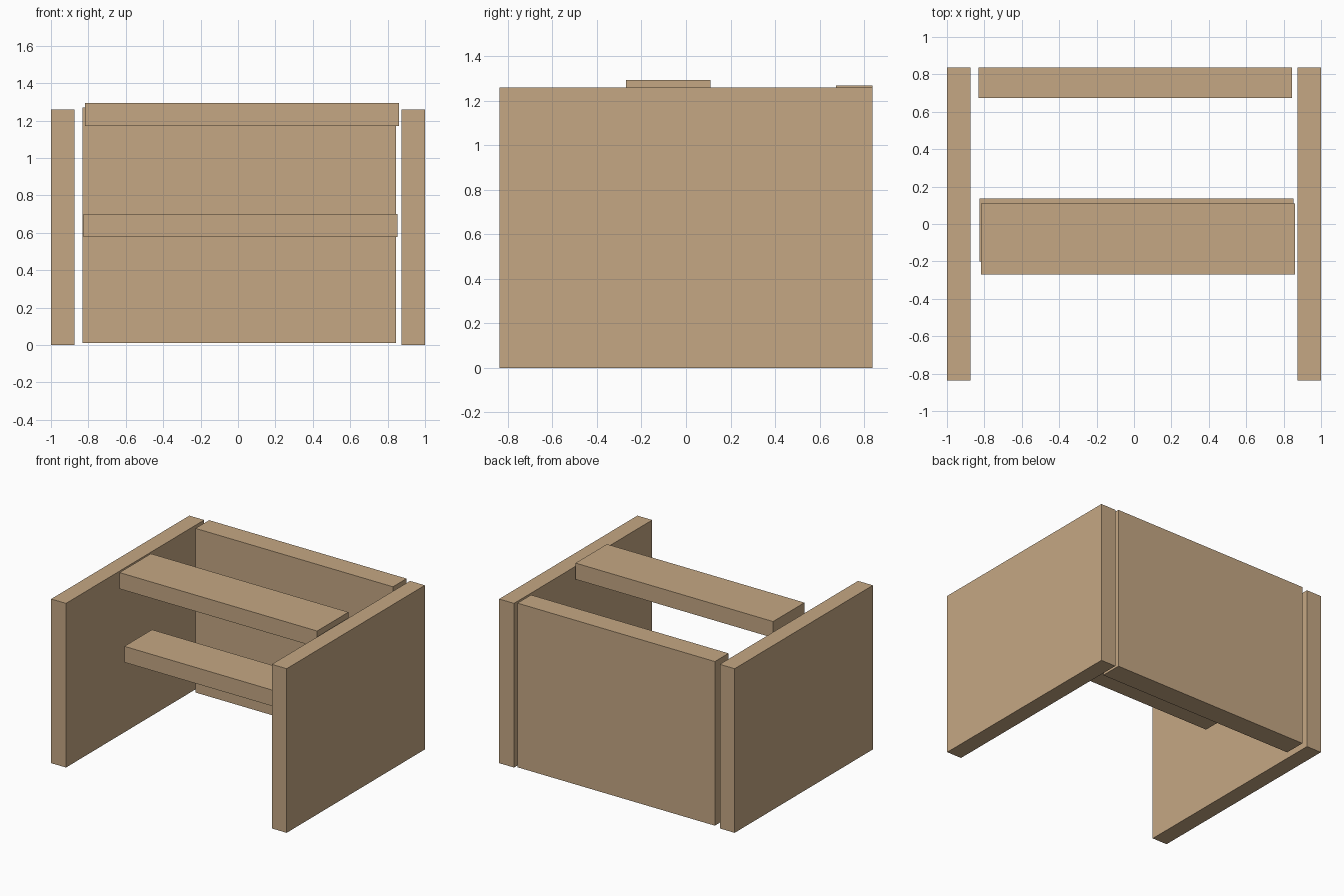
import bpy

if "Cube" in bpy.data.objects:
    bpy.data.objects.remove(bpy.data.objects["Cube"])

wood = bpy.data.materials.new("wood")
wood.diffuse_color = (0.56, 0.39, 0.23, 1)
wood.use_nodes = True
wood.node_tree.nodes["Principled BSDF"].inputs["Base Color"].default_value = wood.diffuse_color


def board(name, x, y, z):
    """Box board from (min, max) ranges on each axis."""
    centre = [(a + b) / 2 for a, b in (x, y, z)]
    bpy.ops.mesh.primitive_cube_add(size=1, location=centre)
    ob = bpy.context.object
    ob.name = name
    ob.scale = [b - a for a, b in (x, y, z)]
    bpy.ops.object.transform_apply(location=False, rotation=False, scale=True)
    ob.data.materials.append(wood)


# Upright side panels
for name, s in (("left_side", -1), ("right_side", 1)):
    board(name, sorted((s * 0.874, s * 1.0)), (-0.838, 0.838), (0, 1.26))

# Back panel
board("back_panel", (-0.832, 0.845), (0.673, 0.838), (0.01, 1.27))

# Cross boards
board("top_board", (-0.817, 0.861), (-0.27, 0.11), (1.17, 1.295))
board("middle_shelf", (-0.825, 0.854), (-0.20, 0.135), (0.577, 0.70))
